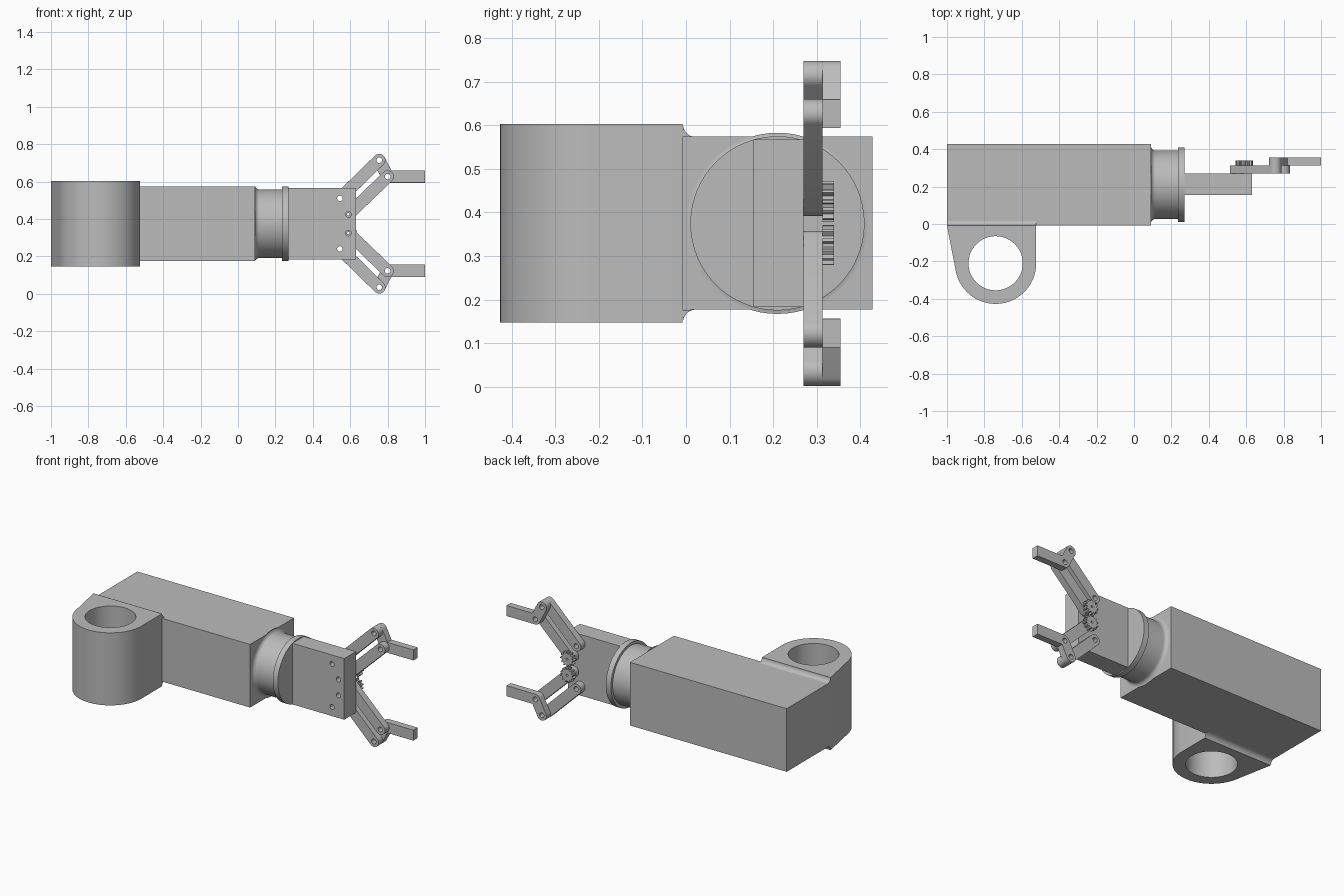
import bpy, bmesh
from math import radians, cos, sin, pi
from mathutils import Matrix, Vector

if "Cube" in bpy.data.objects:
    bpy.data.objects.remove(bpy.data.objects["Cube"])

MID_Z = 0.375      # height of the arm axis
MID_Y = 0.21       # depth of the arm axis

GREY = (0.5, 0.5, 0.5, 1)
grey = bpy.data.materials.new("matte grey")
grey.use_nodes = True
grey.diffuse_color = GREY
grey.node_tree.nodes["Principled BSDF"].inputs["Base Color"].default_value = GREY


def finish(name, bm, bevel=0):
    """Clean the mesh, shade it and add it to the scene."""
    bmesh.ops.remove_doubles(bm, verts=bm.verts, dist=1e-5)
    bmesh.ops.recalc_face_normals(bm, faces=bm.faces)
    mesh = bpy.data.meshes.new(name)
    bm.to_mesh(mesh)
    bm.free()
    mesh.materials.clear()
    mesh.materials.append(grey)
    mesh.shade_smooth()
    mesh.set_sharp_from_angle(angle=radians(30))
    obj = bpy.data.objects.new(name, mesh)
    bpy.context.collection.objects.link(obj)
    if bevel:
        mod = obj.modifiers.new("soft edges", 'BEVEL')
        mod.width, mod.segments = bevel, 3
        mod.limit_method, mod.angle_limit = 'ANGLE', radians(40)
    return obj


def arc(centre, r, start, end, steps=24):
    """Points along an arc, angles in degrees."""
    angles = [radians(start + (end - start) * i / steps) for i in range(steps + 1)]
    return [(centre[0] + r * cos(a), centre[1] + r * sin(a)) for a in angles]


def circle(centre, r, steps=32):
    return arc(centre, r, 0, 360, steps)[:-1]


def prism(name, loops, low, high, place, bevel=0):
    """Extrude an outline with holes; place(u, v, w) gives the final position."""
    curve = bpy.data.curves.new(name, 'CURVE')
    curve.dimensions, curve.fill_mode = '2D', 'BOTH'
    curve.extrude = (high - low) / 2
    for loop in loops:
        spline = curve.splines.new('POLY')
        spline.points.add(len(loop) - 1)
        for point, (u, v) in zip(spline.points, loop):
            point.co = (u, v, 0, 1)
        spline.use_cyclic_u = True
    helper = bpy.data.objects.new(name + " helper", curve)
    mesh = helper.to_mesh()
    bm = bmesh.new()
    bm.from_mesh(mesh)
    helper.to_mesh_clear()
    bpy.data.objects.remove(helper)
    bpy.data.curves.remove(curve)
    for v in bm.verts:
        v.co = place(v.co.x, v.co.y, v.co.z + (low + high) / 2)
    return finish(name, bm, bevel)


def box(name, low, high):
    low, high = Vector(low), Vector(high)
    bm = bmesh.new()
    bmesh.ops.create_cube(bm, size=1)
    bmesh.ops.scale(bm, vec=high - low, verts=bm.verts)
    bmesh.ops.translate(bm, vec=(low + high) / 2, verts=bm.verts)
    return finish(name, bm)


def flat(u, v, w):
    return Vector((u, v, w))


# Main arm body
box("arm_body", (-1, -0.008, 0.177), (0.09, 0.428, 0.574))

# Mounting sleeve with its bore
sleeve = (-0.74, -0.21)
outline = [(-1, -0.008)] + arc(sleeve, 0.217, 191, 360, 40) + [(-0.523, -0.008)]
prism("mount_sleeve", [outline, circle(sleeve, 0.145, 48)], 0.147, 0.603, flat)

# Wrist and disc, turned about the long axis
profile = [(0.09, 0)] + arc((0.115, 0.208), 0.025, 180, 270, 8)
profile += [(0.235, 0.183), (0.235, 0.2), (0.27, 0.2), (0.27, 0)]
bm = bmesh.new()
ring = [bm.verts.new((x, MID_Y, MID_Z + r)) for x, r in profile]
edges = [bm.edges.new(pair) for pair in zip(ring, ring[1:])]
bmesh.ops.spin(bm, geom=ring + edges, cent=(0, MID_Y, MID_Z), axis=(1, 0, 0),
               angle=2 * pi, steps=64, use_merge=True)
finish("wrist", bm)

# Palm plate with pivot holes
OUTER, INNER = (0.545, 0.51), (0.59, 0.425)      # pivots on the palm
KNUCKLE, FINGER = (0.755, 0.715), (0.80, 0.627)  # pivots on the finger
R = 0.033
holes = []
for x, z in (OUTER, INNER):
    holes += [circle((x, z), 0.015), circle((x, 2 * MID_Z - z), 0.015)]
palm = [(0.27, 0.183), (0.63, 0.183), (0.63, 0.567), (0.27, 0.567)]
prism("palm_plate", [palm] + holes, 0.155, 0.27, lambda u, v, w: Vector((u, w, v)))


def link(a, b):
    """Round-ended bar outline between two pivots."""
    turn = Vector((1, 0)).angle_signed(Vector(b) - Vector(a))
    tilt = -turn * 180 / pi
    return arc(b, R, tilt - 90, tilt + 90) + arc(a, R, tilt + 90, tilt + 270)


def gear(centre, teeth=12, root=0.036, tip=0.047, phase=0.0):
    points = []
    for i in range(teeth):
        for step, r in ((-0.28, root), (-0.14, tip), (0.14, tip), (0.28, root)):
            a = 2 * pi * (i + phase + step) / teeth
            points.append((centre[0] + r * cos(a), centre[1] + r * sin(a)))
    return points


# Gripper: mirrored pair of linkages, gears and fingers
finger = arc(KNUCKLE, R, 27, 207) + arc(FINGER, R, 207, 270, 10)
finger += [(1, FINGER[1] - R), (1, FINGER[1] + R), (0.82, FINGER[1] + R)]
for side, sign in (("upper", 1), ("lower", -1)):
    def place(u, v, w, sign=sign):
        return Vector((u, w, MID_Z + sign * (v - MID_Z)))

    prism(side + "_outer_link", [link(OUTER, KNUCKLE), circle(OUTER, 0.015),
          circle(KNUCKLE, 0.015)], 0.27, 0.313, place, 0.003)
    prism(side + "_inner_link", [link(INNER, FINGER), circle(INNER, 0.007),
          circle(FINGER, 0.015)], 0.27, 0.313, place, 0.003)
    prism(side + "_gear", [gear(INNER, phase=0 if sign > 0 else 0.5),
          circle(INNER, 0.007)], 0.313, 0.34, place)
    prism(side + "_finger", [finger, circle(KNUCKLE, 0.015), circle(FINGER, 0.015)],
          0.313, 0.355, place, 0.006)
    # Concave blend between sleeve and body
    fillet = [(-0.008, 0.574)] + arc((0.023, 0.603), 0.03, 270, 180, 10)
    prism(side + "_sleeve_fillet", [fillet], -1, -0.523,
          lambda u, v, w, sign=sign: Vector((w, u, MID_Z + sign * (v - MID_Z))))
